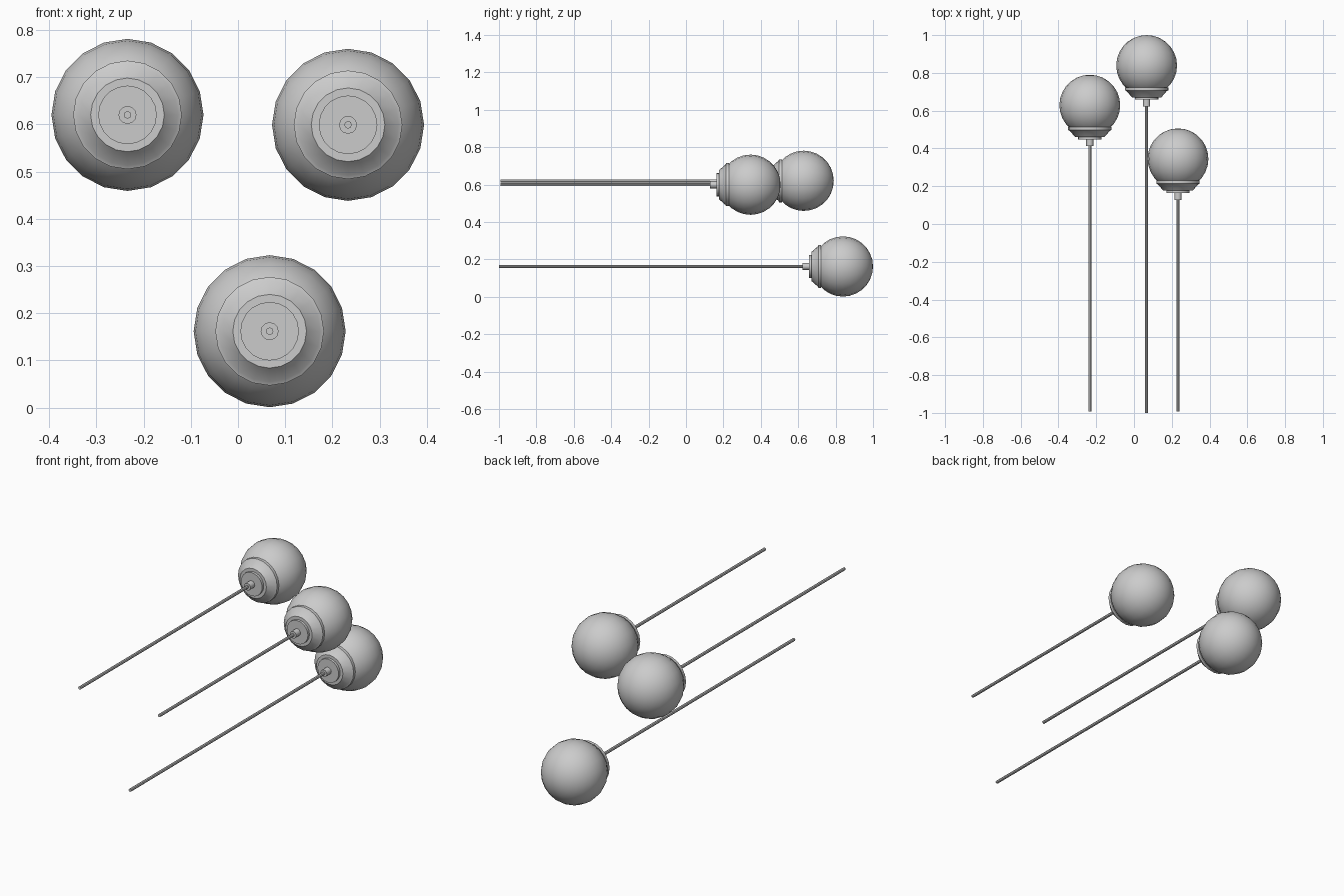
import bpy, bmesh, math
from mathutils import Matrix

if "Cube" in bpy.data.objects:
    bpy.data.objects.remove(bpy.data.objects["Cube"])


def lathe(name, profile, origin, sides):
    """Spin (radius, y offset) points around the y axis; a zero radius closes an end."""
    bm = bmesh.new()
    rings = []
    for r, y in profile:
        if r == 0:
            rings.append([bm.verts.new((0, y, 0))])
        else:
            rings.append([bm.verts.new((r * math.cos(2 * math.pi * i / sides), y,
                                        r * math.sin(2 * math.pi * i / sides)))
                          for i in range(sides)])
    for a, b in zip(rings, rings[1:]):
        for i in range(sides):
            j = (i + 1) % sides
            corners = [a[i % len(a)], a[j % len(a)], b[j % len(b)], b[i % len(b)]]
            bm.faces.new(list(dict.fromkeys(corners)))
    bmesh.ops.recalc_face_normals(bm, faces=bm.faces[:])
    mesh = bpy.data.meshes.new(name)
    bm.to_mesh(mesh)
    bm.free()
    obj = bpy.data.objects.new(name, mesh)
    obj.location = origin
    bpy.context.collection.objects.link(obj)
    bpy.ops.object.select_all(action='DESELECT')
    obj.select_set(True)
    bpy.context.view_layer.objects.active = obj
    bpy.ops.object.shade_smooth_by_angle(angle=math.radians(32))
    return obj


R = 0.161

# Globe outline from the far pole to the near pole
globe = [(R * math.sin(math.pi * k / 14) if 0 < k < 14 else 0,
          R * math.cos(math.pi * k / 14)) for k in range(15)]

# Stepped holder: rim band, tapered cup, end plate
holder = [(0, -0.116), (0.115, -0.116), (0.115, -0.131), (0.107, -0.135),
          (0.078, -0.168), (0.062, -0.168), (0.062, -0.181), (0, -0.181)]

# Small collar gripping the rod
collar = [(0, -0.178), (0.019, -0.178), (0.019, -0.217), (0, -0.217)]

# Three lamps: globe centre and the y of the rod's free end
lamps = [("left", (-0.234, 0.629, 0.620), -0.992),
         ("lower", (0.067, 0.839, 0.162), -1.0),
         ("right", (0.233, 0.345, 0.599), -0.992)]

for side, centre, end in lamps:
    length = end - centre[1]
    rod = [(0, -0.21), (0.008, -0.21), (0.008, length), (0, length)]
    lathe(side + "_globe", globe, centre, 20)
    lathe(side + "_holder", holder, centre, 20)
    lathe(side + "_collar", collar, centre, 12)
    lathe(side + "_rod", rod, centre, 8)
